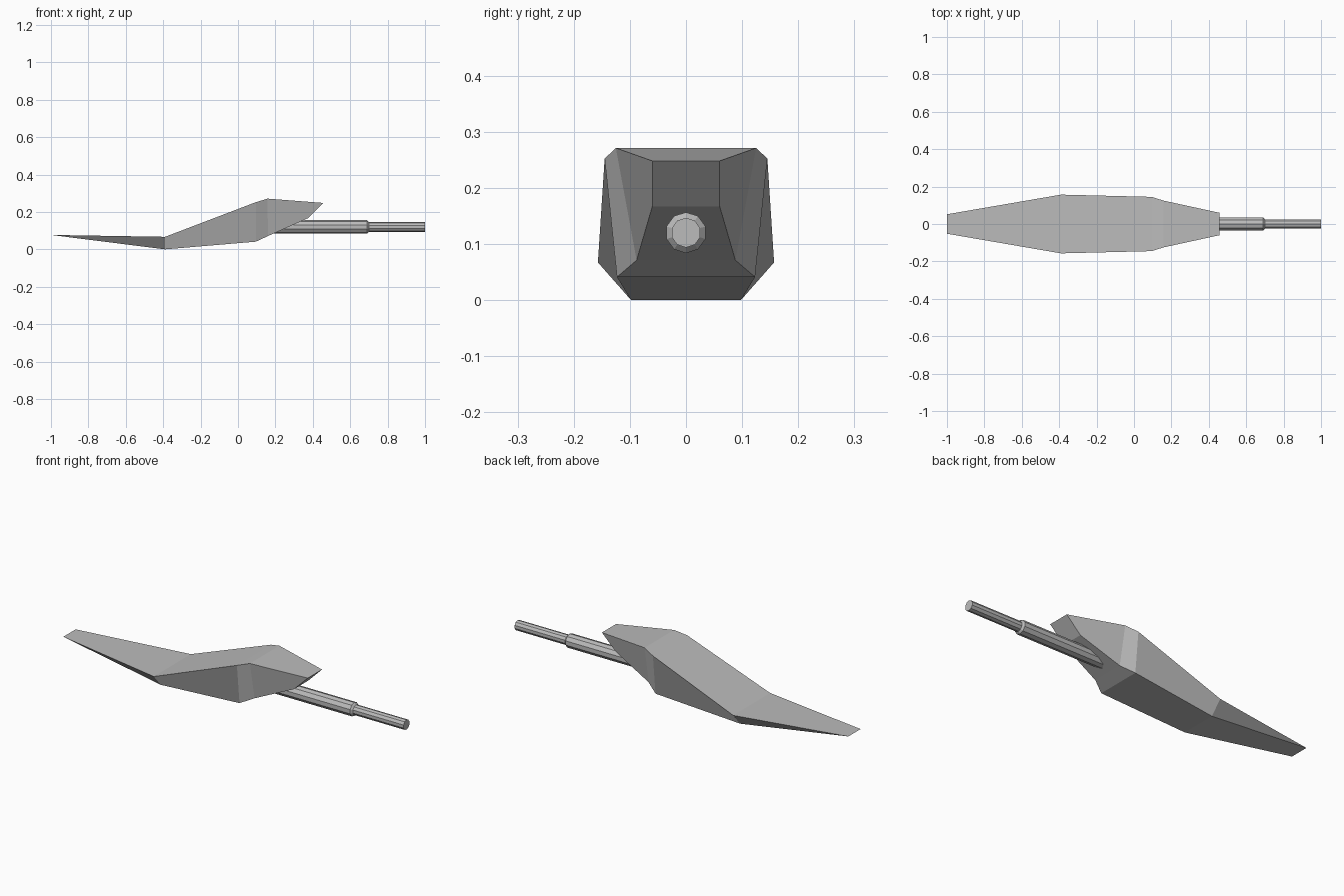
import bpy, bmesh, math

cube = bpy.data.objects.get("Cube")
if cube:
    bpy.data.objects.remove(cube)

grey = bpy.data.materials.new("plain grey")
grey.use_nodes = True
colour = (0.5, 0.5, 0.5, 1)
grey.diffuse_color = colour
grey.node_tree.nodes["Principled BSDF"].inputs["Base Color"].default_value = colour


def finish(name, bm):
    bmesh.ops.recalc_face_normals(bm, faces=bm.faces[:])
    mesh = bpy.data.meshes.new(name)
    bm.to_mesh(mesh)
    bm.free()
    mesh.materials.append(grey)
    obj = bpy.data.objects.new(name, mesh)
    bpy.context.collection.objects.link(obj)
    return obj


# Faceted body: corners of one side, mirrored across y
corners = {
    "tip": (-1.0, 0.052, 0.077),
    "keel": (-0.39, 0.098, 0.0),
    "wing": (-0.39, 0.157, 0.067),
    "shoulder": (0.095, 0.145, 0.252),
    "crest": (0.158, 0.125, 0.271),
    "chin": (0.095, 0.123, 0.041),
    "jaw": (0.16, 0.088, 0.071),
    "lip": (0.375, 0.06, 0.167),
    "nose": (0.457, 0.06, 0.248),
}
bm = bmesh.new()
left = {k: bm.verts.new((x, y, z)) for k, (x, y, z) in corners.items()}
right = {k: bm.verts.new((x, -y, z)) for k, (x, y, z) in corners.items()}

# Side panels
for panel in ("tip keel wing", "keel chin shoulder wing",
              "chin jaw crest shoulder", "jaw lip nose crest"):
    for side in (left, right):
        bm.faces.new([side[k] for k in panel.split()])

# Panels running across the body, over the top and back underneath
loop = "tip wing shoulder crest nose lip jaw chin keel tip".split()
for a, b in zip(loop, loop[1:]):
    bm.faces.new((left[a], left[b], right[b], right[a]))
finish("body", bm)


# Ten-sided barrel with a chamfered step, lofted along x
profile = [(0.1, 0.0365), (0.69, 0.0365), (0.7, 0.0265), (1.0, 0.0265)]
sides = 10
bm = bmesh.new()
rings = []
for x, r in profile:
    angles = [math.pi / 2 + math.tau * i / sides for i in range(sides)]
    rings.append([bm.verts.new((x, r * math.cos(a), 0.12 + r * math.sin(a)))
                  for a in angles])
for near, far in zip(rings, rings[1:]):
    for i in range(sides):
        j = (i + 1) % sides
        bm.faces.new((near[i], near[j], far[j], far[i]))
bm.faces.new(rings[0])
bm.faces.new(rings[-1])
finish("barrel", bm)
